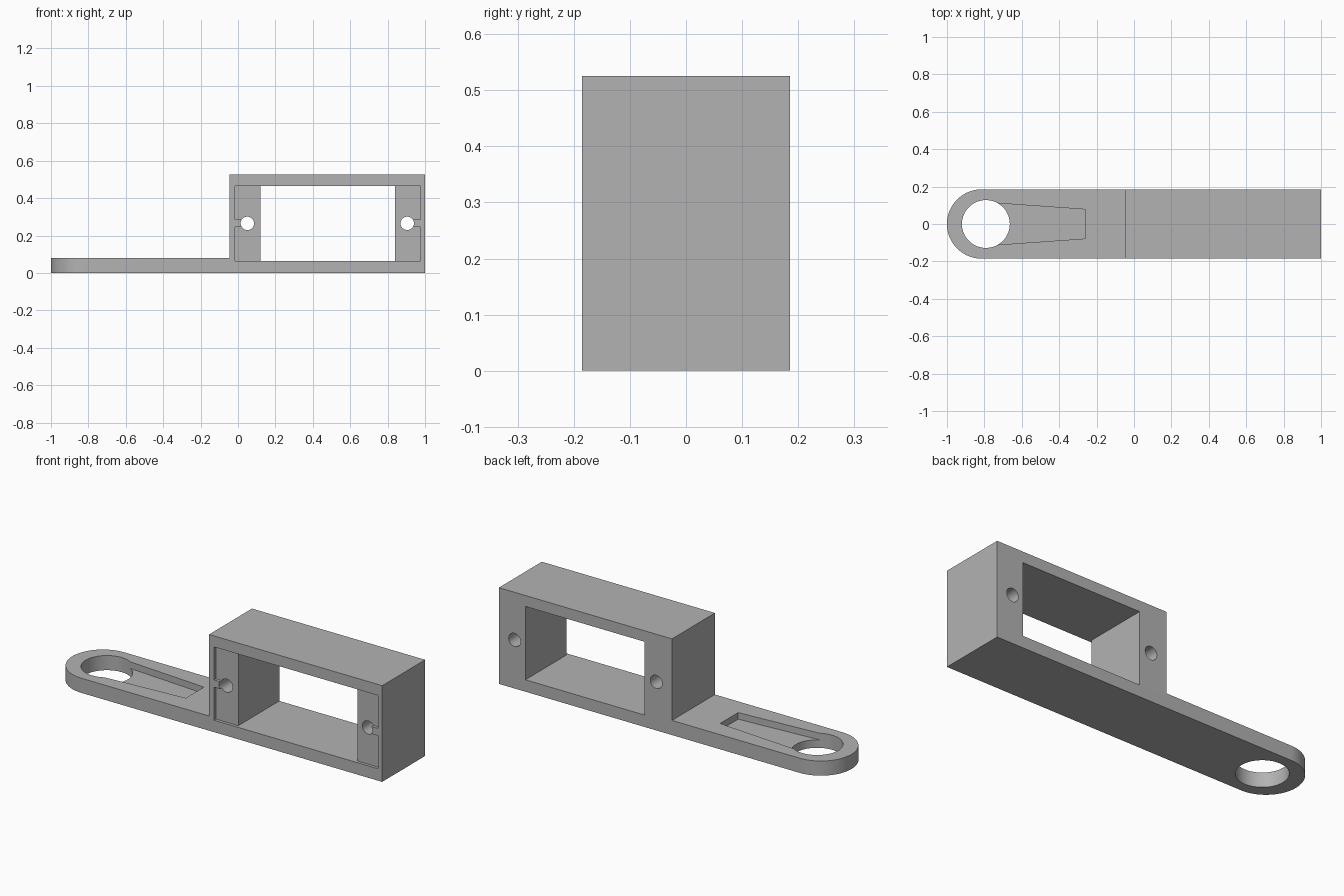
import bpy, bmesh
from math import cos, sin, pi, radians

cube = bpy.data.objects.get("Cube")
if cube:
    bpy.data.objects.remove(cube, do_unlink=True)

grey = bpy.data.materials.new("plain grey")
grey.use_nodes = True
grey.diffuse_color = (0.45, 0.45, 0.45, 1)
grey.node_tree.nodes["Principled BSDF"].inputs["Base Color"].default_value = (0.45, 0.45, 0.45, 1)

W = 0.185              # half depth of the bracket
ARM = 0.08             # arm thickness
HOLE_X, HOLE_R = -0.792, 0.128
MID_Z = 0.265          # height of the screw holes
SCREWS = (0.05, 0.905)


def prism(name, profile, start, end, axis):
    """Extrude a flat profile along y (profile in x, z) or z (profile in x, y)."""
    def place(u, v, d):
        return (u, d, v) if axis == "y" else (u, v, d)
    bm = bmesh.new()
    rings = [[bm.verts.new(place(u, v, d)) for u, v in profile] for d in (start, end)]
    n = len(profile)
    bm.faces.new(rings[0])
    bm.faces.new(rings[1])
    for i in range(n):
        j = (i + 1) % n
        bm.faces.new((rings[0][i], rings[0][j], rings[1][j], rings[1][i]))
    bmesh.ops.recalc_face_normals(bm, faces=bm.faces[:])
    mesh = bpy.data.meshes.new(name)
    bm.to_mesh(mesh)
    bm.free()
    mesh.materials.append(grey)
    obj = bpy.data.objects.new(name, mesh)
    bpy.context.collection.objects.link(obj)
    return obj


def arc(cx, cy, r, a0, a1, n):
    return [(cx + r * cos(a0 + (a1 - a0) * i / n), cy + r * sin(a0 + (a1 - a0) * i / n))
            for i in range(n + 1)]


def circle(cx, cy, r, n=64):
    return arc(cx, cy, r, 0, 2 * pi, n)[:-1]


def box(x0, x1, z0, z1):
    return [(x0, z0), (x1, z0), (x1, z1), (x0, z1)]


def combine(target, other, operation):
    mod = target.modifiers.new(operation, "BOOLEAN")
    mod.operation, mod.solver, mod.object = operation, "EXACT", other
    other.hide_render = True
    bpy.ops.object.select_all(action="DESELECT")
    bpy.context.view_layer.objects.active = target
    target.select_set(True)
    bpy.ops.object.modifier_apply(modifier=mod.name)
    bpy.data.objects.remove(other, do_unlink=True)


# L-shaped side profile: flat arm and tall motor housing
bracket = prism("servo_bracket", [(-1.1, 0), (1, 0), (1, 0.525), (-0.045, 0.525),
                                  (-0.045, ARM), (-1.1, ARM)], -W, W, "y")

# Rounded arm end
outline = arc(-1 + W, 0, W, pi / 2, 3 * pi / 2, 48) + [(1.1, -W), (1.1, W)]
combine(bracket, prism("rounded_outline", outline, -0.1, 0.7, "z"), "INTERSECT")

# Window through the housing
combine(bracket, prism("window", box(0.12, 0.84, 0.065, 0.465), -0.3, 0.3, "y"), "DIFFERENCE")

# Shallow lug recess on the front, leaving a rib from each end to its screw hole
rib = 0.02
recess = [(-0.015, 0.065), (0.975, 0.065), (0.975, MID_Z - rib), (SCREWS[1], MID_Z - rib),
          (SCREWS[1], MID_Z + rib), (0.975, MID_Z + rib), (0.975, 0.465), (-0.015, 0.465),
          (-0.015, MID_Z + rib), (SCREWS[0], MID_Z + rib),
          (SCREWS[0], MID_Z - rib), (-0.015, MID_Z - rib)]
combine(bracket, prism("lug_recess", recess, -0.3, -W + 0.016, "y"), "DIFFERENCE")

# Screw holes
for x in SCREWS:
    combine(bracket, prism("screw_hole", circle(x, MID_Z, 0.036, 32), -0.3, 0.3, "y"), "DIFFERENCE")

# Tapered horn pocket and round hole in the arm
pocket = [(-0.73, -0.111), (-0.26, -0.078), (-0.26, 0.078), (-0.73, 0.111)]
combine(bracket, prism("horn_pocket", pocket, ARM - 0.036, 0.2, "z"), "DIFFERENCE")
combine(bracket, prism("arm_hole", circle(HOLE_X, 0, HOLE_R), -0.1, 0.2, "z"), "DIFFERENCE")

bpy.ops.object.shade_smooth_by_angle(angle=radians(30))
